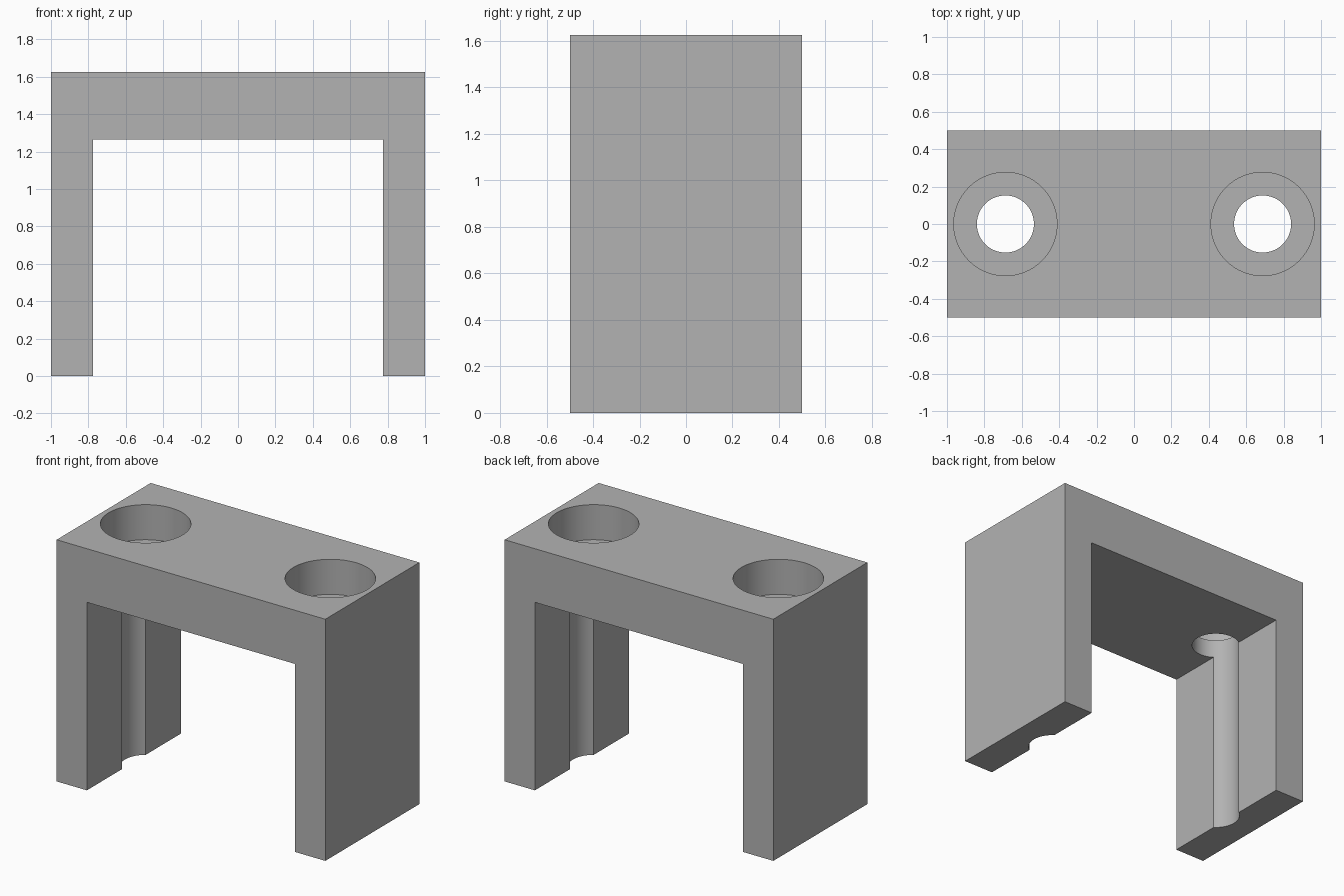
import bpy
import bmesh
import math

cube = bpy.data.objects.get("Cube")
if cube:
    bpy.data.objects.remove(cube, do_unlink=True)

HEIGHT, HALF_DEPTH = 1.626, 0.5
CEILING, INNER_X = 1.265, 0.775
HOLE_X, HOLE_R = 0.6875, 0.1525
BORE_R, BORE_DEPTH = 0.276, 0.236

grey = bpy.data.materials.new("plain grey")
grey.use_nodes = True
colour = (0.45, 0.45, 0.45, 1)
grey.diffuse_color = colour
grey.node_tree.nodes["Principled BSDF"].inputs["Base Color"].default_value = colour


def add_object(name, bm):
    bmesh.ops.recalc_face_normals(bm, faces=bm.faces)
    mesh = bpy.data.meshes.new(name)
    bm.to_mesh(mesh)
    bm.free()
    mesh.materials.append(grey)
    obj = bpy.data.objects.new(name, mesh)
    bpy.context.collection.objects.link(obj)
    return obj


# U-shaped bracket: front profile extruded along its depth
half = [(1, HEIGHT), (1, 0), (INNER_X, 0), (INNER_X, CEILING)]
profile = half + [(-x, z) for x, z in reversed(half)]
bm = bmesh.new()
face = bm.faces.new([bm.verts.new((x, -HALF_DEPTH, z)) for x, z in profile])
extruded = bmesh.ops.extrude_face_region(bm, geom=[face], use_keep_orig=True)
verts = [v for v in extruded["geom"] if isinstance(v, bmesh.types.BMVert)]
bmesh.ops.translate(bm, verts=verts, vec=(0, 2 * HALF_DEPTH, 0))
bracket = add_object("bracket", bm)


def add_cutter(name, x, radius, bottom, top):
    bm = bmesh.new()
    bmesh.ops.create_cone(bm, cap_ends=True, segments=96, radius1=radius,
                          radius2=radius, depth=top - bottom)
    bmesh.ops.translate(bm, verts=bm.verts, vec=(x, 0, (top + bottom) / 2))
    cutter = add_object(name, bm)
    cutter.hide_render = True
    mod = bracket.modifiers.new(name, 'BOOLEAN')
    mod.operation = 'DIFFERENCE'
    mod.solver = 'EXACT'
    mod.object = cutter
    return cutter


# Bolt holes, grooving the legs below, with wide counterbores on top
cutters = []
for side, sx in (("left", 1), ("right", -1)):
    cutters.append(add_cutter(side + "_bolt_hole", sx * HOLE_X, HOLE_R, -0.2, HEIGHT + 0.2))
    cutters.append(add_cutter(side + "_counterbore", sx * HOLE_X, BORE_R,
                              HEIGHT - BORE_DEPTH, HEIGHT + 0.2))

# Apply the cuts, then shade the round walls smooth
bpy.ops.object.select_all(action='DESELECT')
bracket.select_set(True)
bpy.context.view_layer.objects.active = bracket
for mod in list(bracket.modifiers):
    bpy.ops.object.modifier_apply(modifier=mod.name)
for cutter in cutters:
    bpy.data.objects.remove(cutter, do_unlink=True)
bpy.ops.object.shade_smooth_by_angle(angle=math.radians(30))
